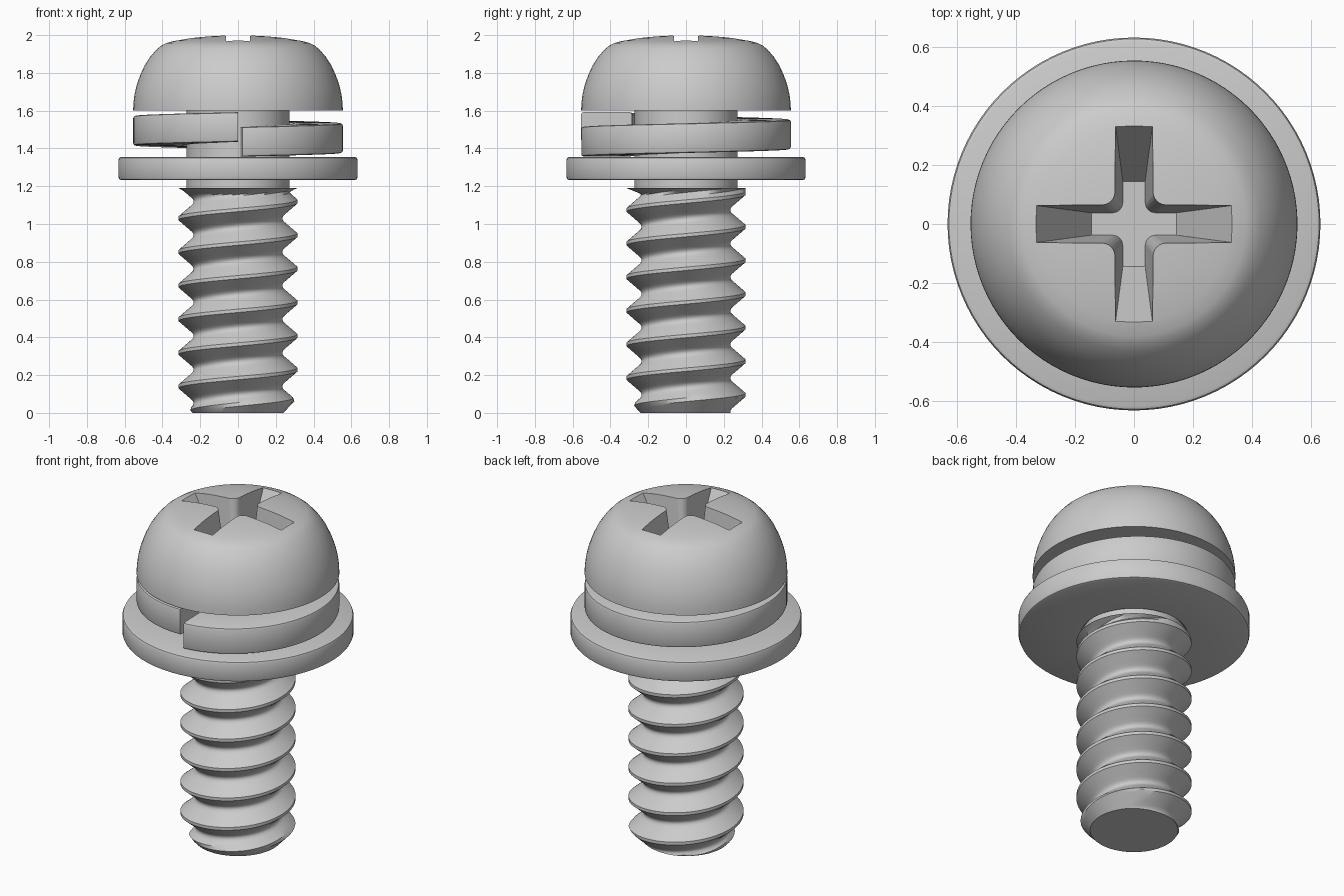
import bpy, bmesh
from math import pi, sin, cos, radians

if "Cube" in bpy.data.objects:
    bpy.data.objects.remove(bpy.data.objects["Cube"])

N = 96  # sides of every round part


def finish(name, bm, angle=30):
    bmesh.ops.remove_doubles(bm, verts=bm.verts, dist=1e-5)
    bmesh.ops.dissolve_degenerate(bm, edges=bm.edges, dist=1e-5)
    bmesh.ops.recalc_face_normals(bm, faces=bm.faces)
    mesh = bpy.data.meshes.new(name)
    bm.to_mesh(mesh)
    bm.free()
    ob = bpy.data.objects.new(name, mesh)
    bpy.context.collection.objects.link(ob)
    if angle:
        smooth(ob, angle)
    return ob


def smooth(ob, angle):
    bpy.ops.object.select_all(action='DESELECT')
    ob.select_set(True)
    bpy.context.view_layer.objects.active = ob
    bpy.ops.object.shade_smooth_by_angle(angle=radians(angle))


def sweep(name, profile, start=0, end=360, rise=0, caps=False):
    """Turn an (r, z) profile about z, optionally climbing by rise."""
    bm = bmesh.new()
    cols = []
    for i in range(N + 1):
        a = radians(start + (end - start) * i / N)
        cols.append([bm.verts.new((r * cos(a), r * sin(a), z + rise * i / N)) for r, z in profile])
    for c, d in zip(cols, cols[1:]):
        for j in range(len(profile) - 1):
            bm.faces.new((c[j], d[j], d[j + 1], c[j + 1]))
    if caps:
        bm.faces.new(cols[0][:-1])
        bm.faces.new(cols[-1][:-1])
    return finish(name, bm)


def ring_profile(r0, r1, z0, z1, b):
    """Closed rectangle with bevelled corners."""
    return [(r0 + b, z0), (r1 - b, z0), (r1 - b * .3, z0 + b * .3), (r1, z0 + b),
            (r1, z1 - b), (r1 - b * .3, z1 - b * .3), (r1 - b, z1),
            (r0 + b, z1), (r0, z1 - b), (r0, z0 + b), (r0 + b, z0)]


# domed head
head = sweep("head", [(0, 1.6), (.555, 1.6), (.554, 1.64), (.547, 1.69), (.535, 1.74), (.517, 1.79),
                      (.494, 1.84), (.465, 1.885), (.43, 1.925), (.405, 1.945), (.38, 1.958),
                      (.33, 1.971), (.25, 1.985), (.17, 1.993), (.08, 1.999), (0, 2)])


# tapered cross recess, cut from the head
def cross(half, length, fillet):
    pts = []
    for k in range(4):
        arm = [(length, -half), (length, half)]
        c = half + fillet
        for s in range(7):
            a = radians(270 - 15 * s)
            arm.append((c + fillet * cos(a), c + fillet * sin(a)))
        ca, sa = round(cos(k * pi / 2)), round(sin(k * pi / 2))
        pts += [(x * ca - y * sa, x * sa + y * ca) for x, y in arm]
    return pts


bm = bmesh.new()
low = [bm.verts.new((x, y, 1.66)) for x, y in cross(.038, .145, .035)]
top = [bm.verts.new((x, y, 2.05)) for x, y in cross(.069, .38, .045)]
bm.faces.new(low)
bm.faces.new(top)
for i in range(len(low)):
    j = (i + 1) % len(low)
    bm.faces.new((low[i], low[j], top[j], top[i]))
cutter = finish("recess_cutter", bm, 0)
cutter.hide_render = True
mod = head.modifiers.new("recess", 'BOOLEAN')
mod.operation, mod.solver, mod.object = 'DIFFERENCE', 'EXACT', cutter
bpy.context.view_layer.objects.active = head
bpy.ops.object.modifier_apply(modifier=mod.name)
bpy.data.objects.remove(cutter)
smooth(head, 30)

# plain shank, split lock washer and flat washer
sweep("shank", [(0, 1.18), (.272, 1.18), (.272, 1.6), (0, 1.6)])
sweep("lock_washer", ring_profile(.285, .555, 1.357, 1.514, .012), -87.5, 270, .078, True)
sweep("flat_washer", ring_profile(.28, .633, 1.232, 1.355, .015))

# threaded rod: grid rows follow the helix and are clamped at both ends
PITCH, CREST, TOP = .178, 1.03, 1.19   # CREST = crest height at -x
half = [(0, .315), (.05, .315), (.16, .292), (.27, .269), (.36, .25), (.41, .241), (.46, .236), (.5, .235)]


def thread_radius(a, z):
    t = ((z - CREST) / PITCH - a / (2 * pi)) % 1
    t = min(t, 1 - t)
    for (t0, r0), (t1, r1) in zip(half, half[1:]):
        if t <= t1:
            r = r0 + (r1 - r0) * (t - t0) / (t1 - t0)
            break
    r = max(r, .315 - (TOP - z) * 2.5)      # groove runs out at the top
    return min(r, .24 + z * .95)            # chamfered tip


rows = [k + t for k in range(-8, 3) for t in [p[0] for p in half] + [1 - p[0] for p in half[-2:0:-1]]]
bm = bmesh.new()
cols = []
for i in range(N + 1):
    a = 2 * pi * i / N
    col = []
    for t in rows:
        z = min(max(CREST + PITCH * (t + a / (2 * pi)), 0), TOP)
        r = thread_radius(a, z)
        col.append(bm.verts.new((-r * cos(a), -r * sin(a), z)))
    cols.append(col)
for c, d in zip(cols, cols[1:]):
    for j in range(len(rows) - 1):
        bm.faces.new((c[j], d[j], d[j + 1], c[j + 1]))
bm.faces.new([c[0] for c in cols[:-1]])
bm.faces.new([c[-1] for c in cols[:-1]])
finish("threaded_rod", bm, 28)
